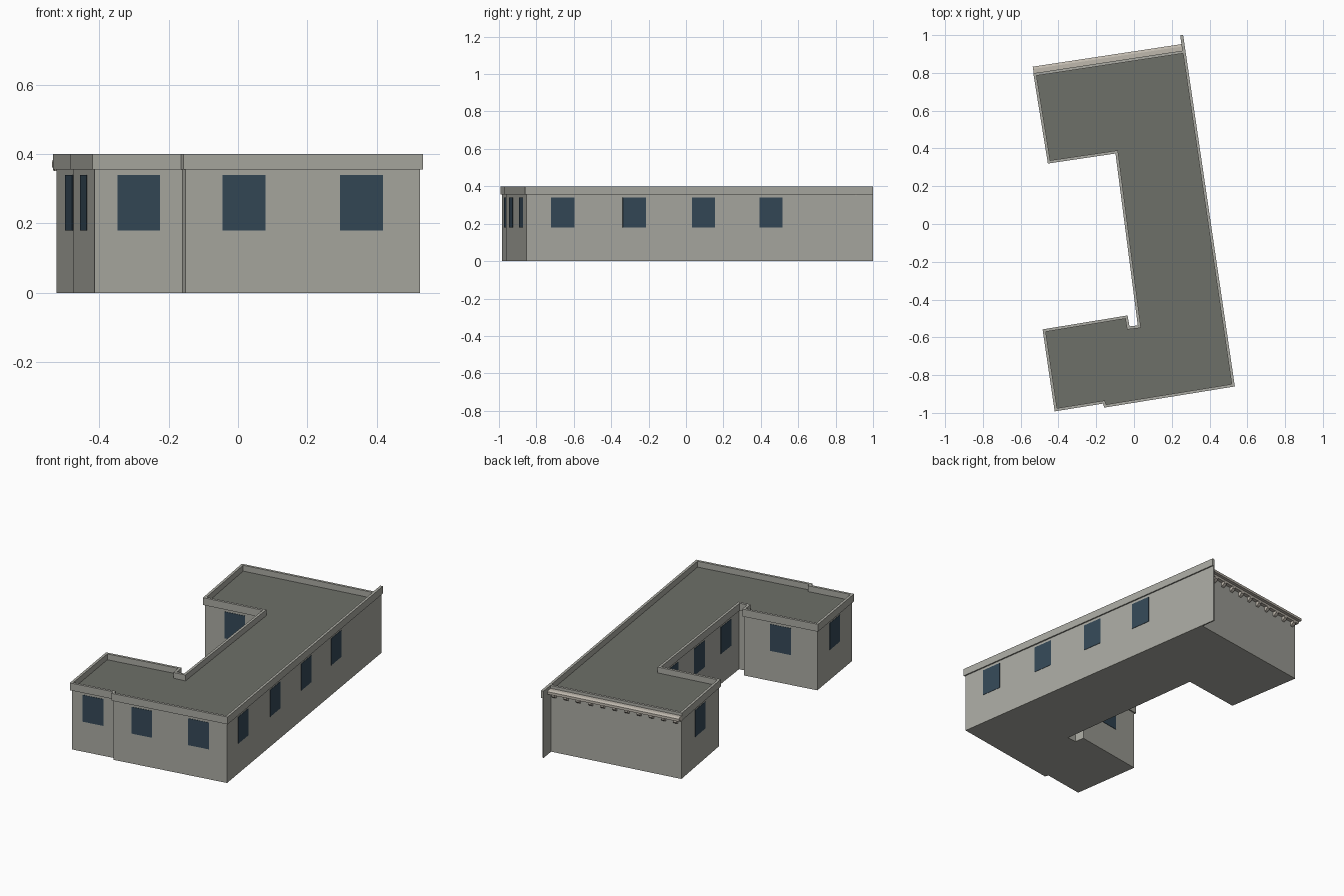
import bpy, bmesh
from mathutils import Vector

if "Cube" in bpy.data.objects:
    bpy.data.objects.remove(bpy.data.objects["Cube"])


def material(name, rgb):
    m = bpy.data.materials.new(name)
    m.diffuse_color = (*rgb, 1)
    m.use_nodes = True
    m.node_tree.nodes["Principled BSDF"].inputs["Base Color"].default_value = m.diffuse_color
    return m


WALL = material("wall_grey", (0.40, 0.40, 0.36))
ROOF = material("roof_grey", (0.155, 0.16, 0.14))
GLASS = material("window_blue", (0.035, 0.065, 0.095))
TRIM = material("trim_stone", (0.52, 0.48, 0.42))

# Outer parapet outline, counter-clockwise from the front right corner
OUTLINE = [Vector(p) for p in (
    (0.534, -0.86), (0.272, 0.92), (-0.533, 0.798), (-0.456, 0.32),
    (-0.098, 0.373), (0.02, -0.537), (-0.024, -0.542), (-0.034, -0.484),
    (-0.484, -0.558), (-0.42, -0.992), (-0.165, -0.951), (-0.157, -0.972))]


def normal(a, b):
    d = (b - a).normalized()
    return Vector((d.y, -d.x))


def inset(pts, dist):
    out = []
    for i, p in enumerate(pts):
        n1 = normal(pts[i - 1], p)
        n2 = normal(p, pts[(i + 1) % len(pts)])
        out.append(p - (n1 + n2) * dist / (1 + n1.dot(n2)))
    return out


def finish(name, bm, mat):
    bmesh.ops.recalc_face_normals(bm, faces=bm.faces)
    me = bpy.data.meshes.new(name)
    bm.to_mesh(me)
    bm.free()
    me.materials.append(mat)
    ob = bpy.data.objects.new(name, me)
    bpy.context.collection.objects.link(ob)
    return ob


def prism(name, pts, z0, z1, mat):
    bm = bmesh.new()
    face = bm.faces.new([bm.verts.new((p.x, p.y, z0)) for p in pts])
    ext = bmesh.ops.extrude_face_region(bm, geom=[face], use_keep_orig=True)
    verts = [v for v in ext["geom"] if isinstance(v, bmesh.types.BMVert)]
    bmesh.ops.translate(bm, verts=verts, vec=(0, 0, z1 - z0))
    return finish(name, bm, mat)


def ring(name, outer, inner, z0, z1, mat):
    bm = bmesh.new()
    loops = [[bm.verts.new((p.x, p.y, z)) for p in pts] for pts, z in
             ((outer, z0), (outer, z1), (inner, z1), (inner, z0))]
    n = len(outer)
    for k in range(4):
        a, b = loops[k], loops[(k + 1) % 4]
        for i in range(n):
            j = (i + 1) % n
            bm.faces.new((a[i], a[j], b[j], b[i]))
    return finish(name, bm, mat)


walls = inset(OUTLINE, 0.008)


def edge(i):
    a, b = walls[i], walls[(i + 1) % len(walls)]
    return a, (b - a).normalized(), normal(a, b), (b - a).length


def along(name, i, s0, s1, profile, mat):
    """Sweep an (outward, z) profile along wall i from distance s0 to s1."""
    a, d, n, _ = edge(i)
    bm = bmesh.new()
    ends = []
    for s in (s0, s1):
        pts = [a + d * s + n * o for o, z in profile]
        ends.append([bm.verts.new((p.x, p.y, z)) for p, (o, z) in zip(pts, profile)])
        bm.faces.new(ends[-1])
    for k in range(len(profile)):
        j = (k + 1) % len(profile)
        bm.faces.new((ends[0][k], ends[0][j], ends[1][j], ends[1][k]))
    return finish(name, bm, mat)


def rect(o0, o1, z0, z1):
    return [(o0, z0), (o1, z0), (o1, z1), (o0, z1)]


# Main body, roof deck and parapet
prism("walls", walls, 0, 0.358, WALL)
prism("roof_deck", inset(OUTLINE, 0.012), 0.35, 0.365, ROOF)
ring("parapet", OUTLINE, inset(OUTLINE, 0.015), 0.356, 0.4, WALL)

# Thin wall continuing past the back right corner
L = edge(0)[3]
along("fin_wall", 0, L - 0.01, L + 0.09, rect(-0.008, 0, 0, 0.358), WALL)
along("fin_parapet", 0, L - 0.01, L + 0.09, rect(-0.008, 0.008, 0.356, 0.4), WALL)

# Windows: wall index -> fractions along that wall
WINDOWS = {0: (0.11, 0.327, 0.537, 0.741), 2: (0.5,), 3: (0.5,),
           4: (1 / 6, 0.5, 5 / 6), 7: (0.5,), 8: (0.5,), 9: (0.5,), 11: (0.25, 0.75)}
for i, fracs in WINDOWS.items():
    length = edge(i)[3]
    for f in fracs:
        c = f * length
        along("window", i, c - 0.0625, c + 0.0625, rect(-0.004, 0.002, 0.18, 0.34), GLASS)

# Back cornice with a row of brackets
L = edge(1)[3]
along("cornice", 1, 0.0, L + 0.006,
      [(-0.004, 0.352), (0.02, 0.352), (0.025, 0.362), (0.043, 0.362),
       (0.043, 0.377), (0.03, 0.383), (-0.004, 0.383)], TRIM)
for k in range(11):
    c = 0.03 + k * (L - 0.06) / 10
    along("bracket", 1, c - 0.01, c + 0.01,
          [(-0.004, 0.325), (0.012, 0.332), (0.022, 0.342), (0.022, 0.354), (-0.004, 0.354)], TRIM)
